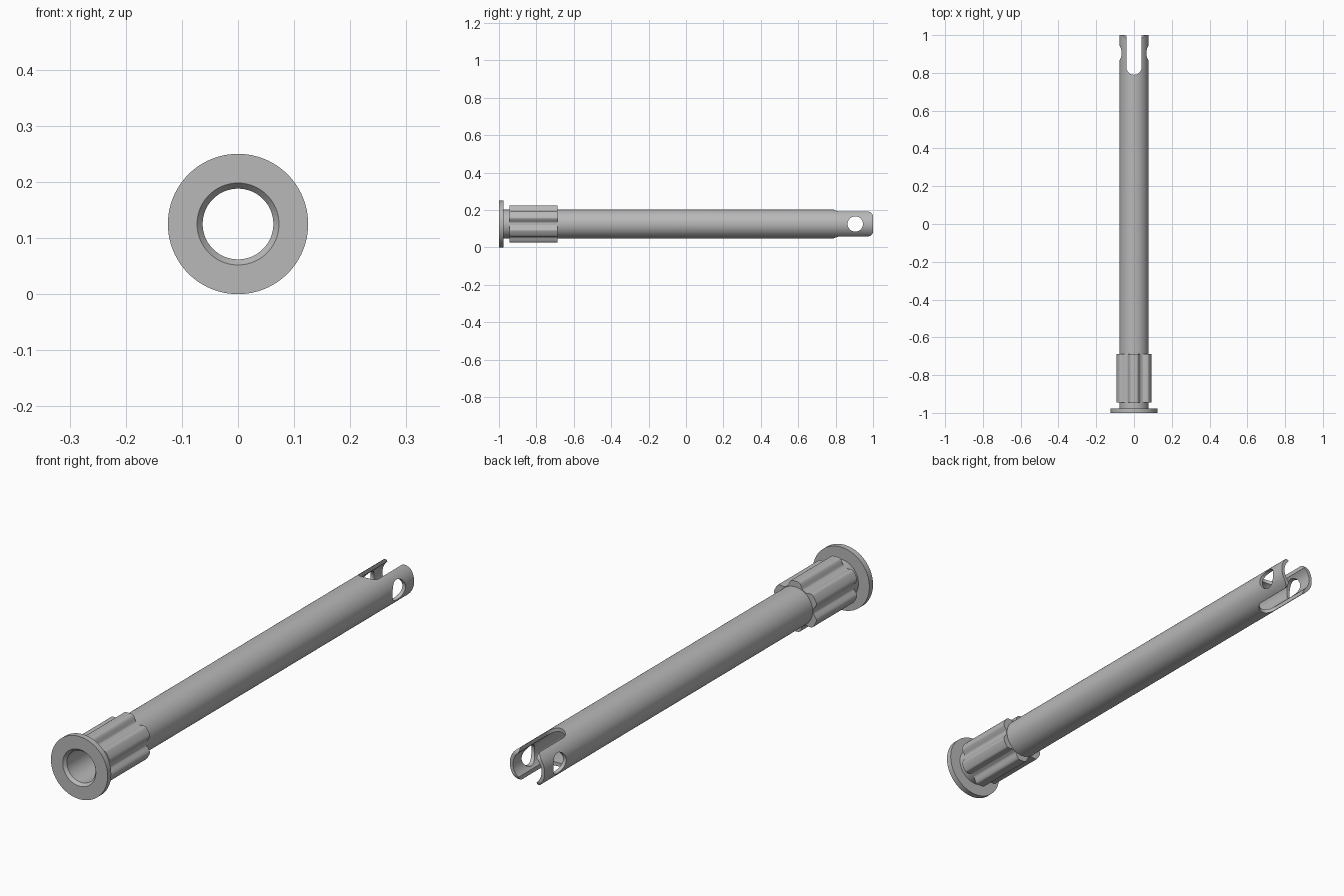
import bpy, bmesh, math

AXIS_Z = 0.125
SEG = 96

old = bpy.data.objects.get("Cube")
if old:
    bpy.data.objects.remove(old, do_unlink=True)

grey = bpy.data.materials.new("plain grey")
grey.use_nodes = True
grey.diffuse_color = (0.48, 0.48, 0.48, 1)
grey.node_tree.nodes["Principled BSDF"].inputs["Base Color"].default_value = (0.48, 0.48, 0.48, 1)


def finish(name, bm):
    bmesh.ops.recalc_face_normals(bm, faces=bm.faces)
    mesh = bpy.data.meshes.new(name)
    bm.to_mesh(mesh)
    bm.free()
    mesh.materials.append(grey)
    obj = bpy.data.objects.new(name, mesh)
    bpy.context.collection.objects.link(obj)
    return obj


def select(obj):
    bpy.ops.object.select_all(action='DESELECT')
    obj.select_set(True)
    bpy.context.view_layer.objects.active = obj


def smooth(obj):
    select(obj)
    bpy.ops.object.shade_smooth_by_angle(angle=math.radians(30))


def ring_solid(name, profile, seg=SEG):
    """Sweep a closed profile of (y, radius) round the long axis; radius may depend on angle."""
    bm = bmesh.new()
    rows = []
    for i in range(seg):
        a = 2 * math.pi * i / seg
        row = []
        for y, r in profile:
            rad = r(a) if callable(r) else r
            row.append(bm.verts.new((rad * math.sin(a), y, AXIS_Z + rad * math.cos(a))))
        rows.append(row)
    n = len(profile)
    for i in range(seg):
        p, q = rows[i], rows[(i + 1) % seg]
        for j in range(n):
            k = (j + 1) % n
            bm.faces.new((p[j], p[k], q[k], q[j]))
    return finish(name, bm)


def prism(name, points, direction):
    """Extrude a closed outline along a vector."""
    bm = bmesh.new()
    face = bm.faces.new([bm.verts.new(p) for p in points])
    new = bmesh.ops.extrude_face_region(bm, geom=[face])["geom"]
    bmesh.ops.translate(bm, vec=direction,
                        verts=[v for v in new if isinstance(v, bmesh.types.BMVert)])
    obj = finish(name, bm)
    obj.hide_render = True
    return obj


def cut(target, cutter):
    mod = target.modifiers.new("cut", 'BOOLEAN')
    mod.operation = 'DIFFERENCE'
    mod.solver = 'EXACT'
    mod.object = cutter
    select(target)
    bpy.ops.object.modifier_apply(modifier=mod.name)
    bpy.data.objects.remove(cutter, do_unlink=True)


def arc(cx, cy, r, start, end, steps):
    for i in range(steps + 1):
        a = math.radians(start + (end - start) * i / steps)
        yield cx + r * math.cos(a), cy + r * math.sin(a)


# Hollow shaft with front flange and chamfered mouth
shaft = ring_solid("flanged_tube", [
    (-1, 0.073), (-1, 0.125), (-0.977, 0.125), (-0.977, 0.077),
    (1, 0.077), (1, 0.063), (-0.988, 0.063)])

# Round-bottomed slot through the back end
slot = [(-0.04, 1.1)] + list(arc(0, 0.83, 0.04, 180, 360, 24)) + [(0.04, 1.1)]
cut(shaft, prism("slot_cutter", [(x, y, -0.1) for x, y in slot], (0, 0, 0.5)))

# Cross hole through both prongs
hole = list(arc(0.905, AXIS_Z, 0.041, 0, 350, 35))
cut(shaft, prism("hole_cutter", [(-0.2, y, z) for y, z in hole], (0.4, 0, 0)))

# Rounded prong corners
for side in (-1, 1):
    corner = list(arc(0.973, 0.039, 0.027, 0, 90, 10))
    corner += [(0.973, 0.1), (1.05, 0.1), (1.05, 0.039)]
    cut(shaft, prism("corner_cutter",
                     [(-0.2, y, AXIS_Z + side * z) for y, z in corner], (0.4, 0, 0)))
smooth(shaft)


# Six-lobed sleeve behind the flange
def lobe(a):
    step = math.pi / 3
    off = abs((a + step / 2) % step - step / 2)
    t = min(max((math.degrees(off) - 9) / 17, 0), 1)
    return 0.1 - 0.021 * t * t * (3 - 2 * t)


sleeve = ring_solid("lobed_sleeve", [
    (-0.945, 0.07), (-0.945, lobe), (-0.688, lobe), (-0.688, 0.07)], 180)
smooth(sleeve)
